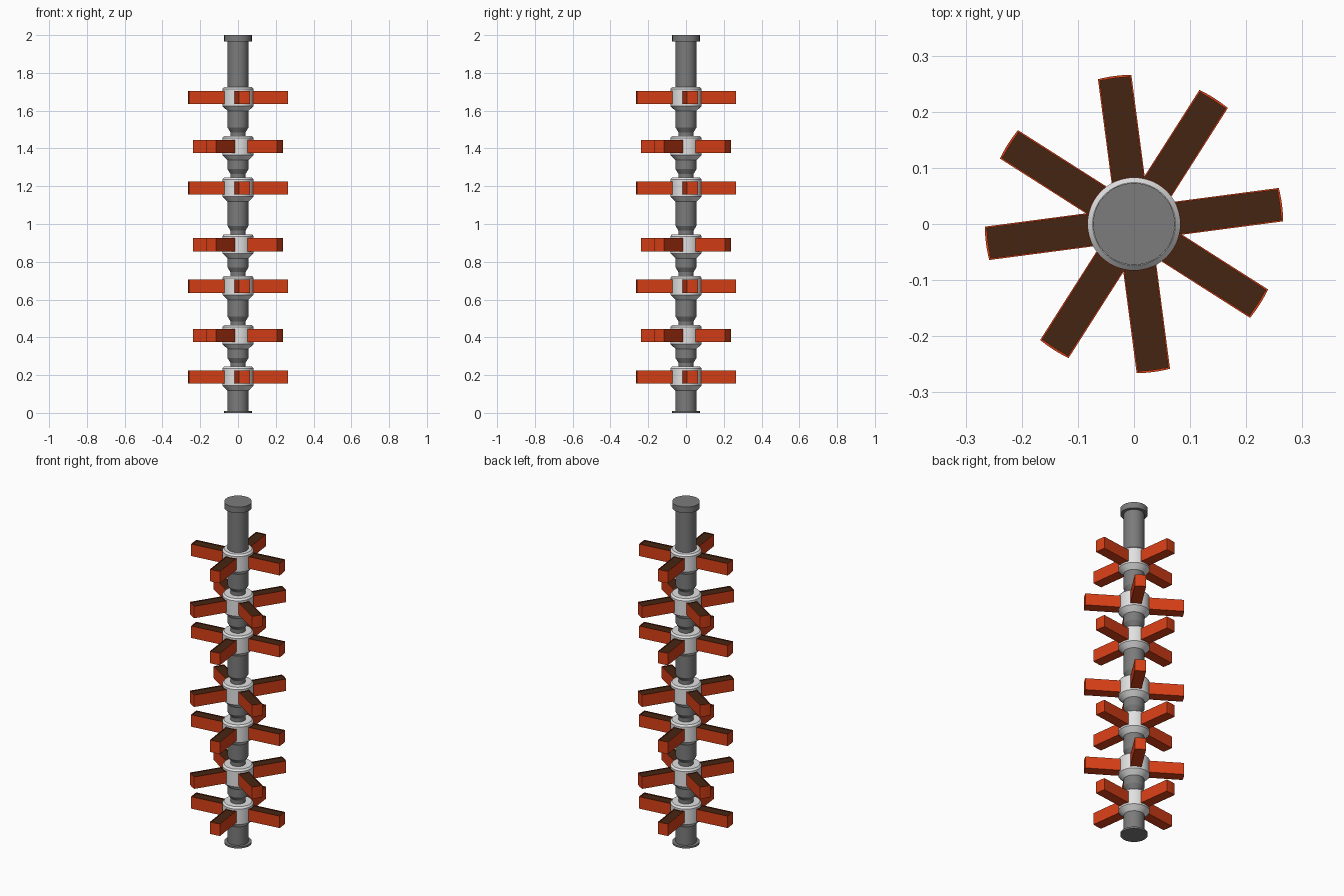
import bpy, bmesh
from math import sin, cos, pi, radians, asin

cube = bpy.data.objects.get("Cube")
if cube:
    bpy.data.objects.remove(cube)


def material(name, rgb):
    m = bpy.data.materials.new(name)
    m.use_nodes = True
    m.diffuse_color = (*rgb, 1)
    m.node_tree.nodes["Principled BSDF"].inputs["Base Color"].default_value = (*rgb, 1)
    return m


GREY = material("pole grey", (0.2, 0.2, 0.2))
WHITE = material("collar white", (0.75, 0.75, 0.75))
ORANGE = material("trough orange", (0.68, 0.05, 0.008))
SOIL = material("soil brown", (0.06, 0.018, 0.006))


def finish(name, bm, mats, smooth=False):
    bmesh.ops.recalc_face_normals(bm, faces=bm.faces)
    me = bpy.data.meshes.new(name)
    bm.to_mesh(me)
    bm.free()
    for m in mats:
        me.materials.append(m)
    ob = bpy.data.objects.new(name, me)
    bpy.context.collection.objects.link(ob)
    if smooth:
        bpy.ops.object.select_all(action="DESELECT")
        bpy.context.view_layer.objects.active = ob
        ob.select_set(True)
        bpy.ops.object.shade_smooth_by_angle(angle=radians(30))
    return ob


def lathe(name, profile, mat, sides=48):
    """Closed solid turned around z from (radius, height) pairs."""
    bm = bmesh.new()
    rings = [[bm.verts.new((r * cos(2 * pi * i / sides), r * sin(2 * pi * i / sides), z))
              for i in range(sides)] for r, z in profile]
    for a, b in zip(rings, rings[1:]):
        for i in range(sides):
            j = (i + 1) % sides
            bm.faces.new((a[i], a[j], b[j], b[i]))
    bm.faces.new(rings[0])
    bm.faces.new(rings[-1])
    return finish(name, bm, [mat], True)


def trough(name, z, angle):
    """Planter arm with curved ends and a shallow bed of soil."""
    half, r0, r1, h = 0.03, 0.08, 0.266, 0.035
    bm = bmesh.new()
    pts = []
    for r, sign in ((r0, -1), (r1, 1)):
        a = asin(half / r)
        pts += [(r, -sign * a + sign * 2 * a * k / 6) for k in range(7)]
    # inner arc runs left to right, outer arc back again
    verts = [bm.verts.new((r * cos(t + angle), r * sin(t + angle), z - h)) for r, t in pts]
    base = bm.faces.new(verts)
    top = bmesh.ops.extrude_face_region(bm, geom=[base])["geom"]
    for v in (g for g in top if isinstance(g, bmesh.types.BMVert)):
        v.co.z += 2 * h
    bed = next(g for g in top if isinstance(g, bmesh.types.BMFace))
    bmesh.ops.recalc_face_normals(bm, faces=bm.faces)
    bmesh.ops.inset_region(bm, faces=[bed], thickness=0.004)
    bed.material_index = 1
    sunk = bmesh.ops.extrude_face_region(bm, geom=[bed])["geom"]
    for v in (g for g in sunk if isinstance(g, bmesh.types.BMVert)):
        v.co.z -= 0.004
    if bed.is_valid:
        bm.faces.remove(bed)
    return finish(name, bm, [ORANGE, SOIL])


# Tiers of four arms, alternately turned
TIERS = [0.19, 0.41, 0.67, 0.89, 1.19, 1.41, 1.67]
for n, z in enumerate(TIERS):
    lathe(f"collar_{n}", [(0.055, z - 0.072), (0.083, z - 0.045), (0.083, z + 0.045),
                          (0.074, z + 0.055)], WHITE)
    for k in range(4):
        trough(f"trough_{n}_{k}", z, radians(7.5 + 50 * (n % 2) + 90 * k))

# Pole sections between the collars, each narrowing to a neck at its foot
for n, (a, b) in enumerate(zip(TIERS, TIERS[1:])):
    lathe(f"pole_section_{n}", [(0.04, a + 0.05), (0.04, a + 0.075), (0.055, a + 0.1),
                                (0.055, b - 0.07)], GREY)
lathe("foot", [(0.073, 0), (0.073, 0.01), (0.055, 0.01), (0.055, 0.13)], GREY)
lathe("top_pole", [(0.055, 1.71), (0.055, 1.965), (0.073, 1.965), (0.073, 2)], GREY)
